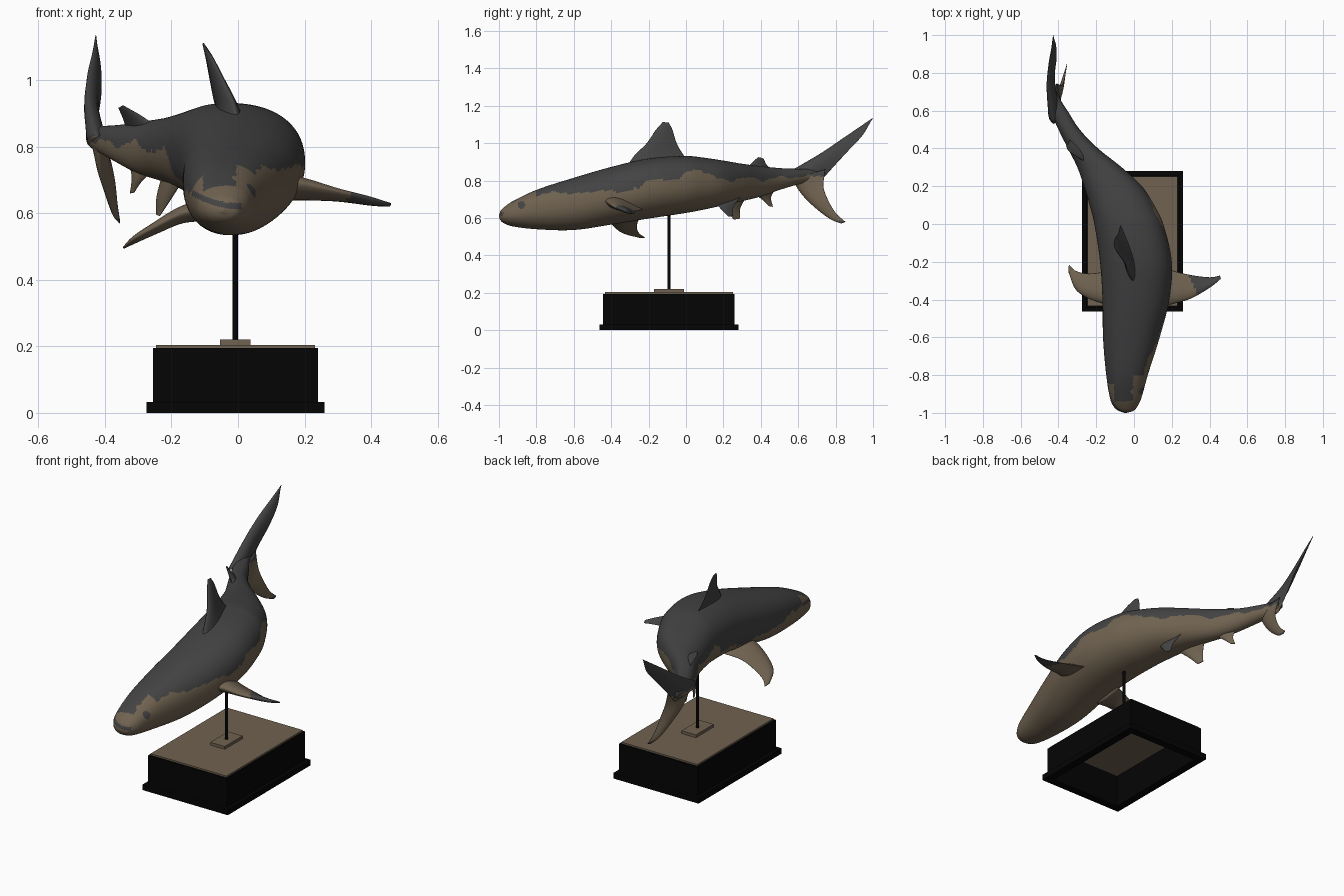
import bpy, bmesh, math
from mathutils import Vector

if "Cube" in bpy.data.objects:
    bpy.data.objects.remove(bpy.data.objects["Cube"])


def material(name, rgb):
    m = bpy.data.materials.new(name)
    m.diffuse_color = (*rgb, 1)
    m.use_nodes = True
    m.node_tree.nodes["Principled BSDF"].inputs["Base Color"].default_value = m.diffuse_color
    return m


GREY = material("dark grey skin", (0.056, 0.056, 0.056))
BROWN = material("warm brown", (0.160, 0.122, 0.080))
BLACK = material("black stand", (0.0015, 0.0015, 0.0015))


def spline(keys, t):
    """Smooth interpolation of rows (t, v1, v2, ...)."""
    n = len(keys)
    i = 0
    while i < n - 2 and t > keys[i + 1][0]:
        i += 1
    a, b = keys[i], keys[i + 1]
    p, q = keys[max(i - 1, 0)], keys[min(i + 2, n - 1)]
    h = b[0] - a[0]
    s = min(max((t - a[0]) / h, 0), 1)
    out = []
    for k in range(1, len(a)):
        m0 = (b[k] - p[k]) / (b[0] - p[0]) * h
        m1 = (q[k] - a[k]) / (q[0] - a[0]) * h
        out.append((2*s**3 - 3*s*s + 1)*a[k] + (s**3 - 2*s*s + s)*m0
                   + (3*s*s - 2*s**3)*b[k] + (s**3 - s*s)*m1)
    return out


def finish(bm, name, mats):
    me = bpy.data.meshes.new(name)
    bm.to_mesh(me)
    bm.free()
    for m in mats:
        me.materials.append(m)
    ob = bpy.data.objects.new(name, me)
    bpy.context.collection.objects.link(ob)
    return ob


def loft(name, rings, is_grey):
    """Skin closed rings, cap the ends, colour faces by a rule."""
    bm = bmesh.new()
    vs = [[bm.verts.new(p) for p in r] for r in rings]
    n = len(rings[0])
    for a, b in zip(vs, vs[1:]):
        for j in range(n):
            bm.faces.new((a[j], a[(j + 1) % n], b[(j + 1) % n], b[j]))
    bm.faces.new(vs[0])
    bm.faces.new(vs[-1])
    bmesh.ops.recalc_face_normals(bm, faces=bm.faces)
    for f in bm.faces:
        f.smooth = True
        f.material_index = 0 if is_grey(f.calc_center_median()) else 1
    return finish(bm, name, (GREY, BROWN))


# Body stations: y, left x, right x, bottom z, top z
BODY = [(-1.0, -.05, -.04, .605, .615), (-.99, -.08, -.005, .585, .64),
        (-.97, -.105, .015, .57, .66), (-.93, -.125, .036, .556, .688),
        (-.8, -.147, .073, .54, .75), (-.6, -.164, .136, .536, .815),
        (-.4, -.167, .187, .565, .873), (-.2, -.18, .2, .597, .918),
        (0, -.21, .155, .627, .932), (.1, -.235, .107, .646, .922),
        (.2, -.265, .042, .668, .907), (.3, -.30, -.065, .69, .89),
        (.4, -.35, -.19, .715, .877), (.5, -.40, -.287, .75, .867),
        (.6, -.443, -.352, .78, .863), (.66, -.457, -.39, .793, .862),
        (.72, -.447, -.413, .81, .85)]
# Height of the dark back's border on the right flank: y, z
BORDER = [(-1, .80), (-.95, .73), (-.93, .70), (-.85, .735), (-.8, .73),
          (-.68, .745), (-.58, .73), (-.5, .745), (-.3, .745), (-.25, .76),
          (-.2, .81), (-.1, .80), (-.03, .82), (0, .85), (.1, .85), (.2, .80),
          (.3, .815), (.4, .805), (.5, .815), (.6, .82), (.8, .82)]


def back_is_dark(c):
    if math.hypot(c.y + .88, c.z - .67) < .02 and c.x > 0:   # right eye
        return True
    if c.y < -.85 and c.x < .01 and abs(c.z - .622 - 2.1*c.x*c.x) < .009:
        return True                                          # left snout line
    if c.y < -.8 and (c.x > -.005 or (c.y < -.85 and c.x < -.105)):
        return False                                         # pale muzzle
    right = spline(BODY, c.y)[1]
    slope = .3 * min(max((.3 - c.y) / .4, 0), 1)   # rolled body
    wobble = .007 * math.sin(41 * c.y) + .004 * math.sin(97 * c.y + 15 * c.x)
    return c.z > spline(BORDER, c.y)[0] + slope * (c.x - right) + wobble


rings = []
STEPS, SIDES = 220, 96
for i in range(STEPS + 1):
    y = -1 + 1.72 * (i / STEPS) ** 1.4
    xl, xr, zb, zt = spline(BODY, y)
    ring = []
    for j in range(SIDES):
        a = math.tau * (j + .5) / SIDES
        c, s = math.cos(a), math.sin(a)
        e = .88 if s > 0 else .95
        ring.append(((xl + xr)/2 + (xr - xl)/2 * math.copysign(abs(c)**e, c), y,
                     (zb + zt)/2 + (zt - zb)/2 * math.copysign(abs(s)**e, s)))
    rings.append(ring)
loft("body", rings, back_is_dark)


def fin(name, secs, is_grey, steps=32, half=12):
    """Loft a fin from rows (leading xyz, trailing xyz, thickness)."""
    keys = [(k, *lead, *trail, th) for k, (lead, trail, th) in enumerate(secs)]
    rows = [spline(keys, (len(secs) - 1) * i / steps) for i in range(steps + 1)]
    rings = []
    for i, r in enumerate(rows):
        lead, trail = Vector(r[:3]), Vector(r[3:6])
        lo, hi = rows[max(i - 1, 0)], rows[min(i + 1, steps)]
        span = Vector(hi[:3]) + Vector(hi[3:6]) - Vector(lo[:3]) - Vector(lo[3:6])
        side = span.cross(trail - lead).normalized()
        ring = []
        for j in range(2 * half):
            a = math.pi * j / half
            u = (1 - math.cos(a)) / 2
            w = math.copysign(math.sin(math.pi * u ** .65), math.sin(a))
            if j % half == 0:
                w = 0
            ring.append(lead.lerp(trail, u) + side * (w * max(r[6], .002) / 2))
        rings.append(ring)
    return loft(name, rings, is_grey)


grey = lambda c: True
brown = lambda c: False

# Dorsal fins
fin("dorsal_fin", [((.0, -.32, .87), (-.06, .02, .90), .07),
                   ((-.015, -.275, .935), (-.072, -.012, .935), .045),
                   ((-.045, -.21, 1.0), (-.085, -.05, 1.0), .03),
                   ((-.08, -.162, 1.07), (-.098, -.072, 1.07), .018),
                   ((-.104, -.125, 1.112), (-.107, -.092, 1.11), .004)], grey)
fin("second_dorsal_fin", [((-.235, .32, .845), (-.335, .47, .845), .045),
                          ((-.285, .345, .888), (-.345, .433, .882), .02),
                          ((-.345, .385, .925), (-.36, .415, .917), .004)], grey)

# Pectoral fins
fin("right_pectoral_fin", [((.10, -.45, .70), (.11, -.21, .65), .085),
                           ((.2, -.425, .69), (.2, -.245, .642), .06),
                           ((.3, -.395, .667), (.3, -.27, .636), .034),
                           ((.4, -.338, .645), (.4, -.282, .623), .022),
                           ((.46, -.29, .63), (.455, -.273, .62), .008)],
    lambda c: c.x > .32 - .5 * (c.y + .34))
fin("left_pectoral_fin", [((-.08, -.45, .62), (-.08, -.23, .605), .075),
                          ((-.17, -.42, .60), (-.17, -.255, .585), .05),
                          ((-.25, -.39, .56), (-.25, -.262, .545), .034),
                          ((-.31, -.345, .525), (-.31, -.247, .515), .022),
                          ((-.345, -.26, .497), (-.345, -.215, .495), .006)], brown)

# Pelvic and anal fins
fin("right_pelvic_fin", [((-.06, .14, .70), (-.09, .29, .71), .03),
                         ((-.04, .185, .65), (-.065, .255, .66), .018),
                         ((-.04, .225, .608), (-.05, .25, .61), .004)], grey)
fin("left_pelvic_fin", [((-.17, .15, .70), (-.23, .32, .71), .035),
                        ((-.205, .215, .64), (-.245, .29, .65), .022),
                        ((-.235, .255, .592), (-.247, .29, .597), .005)], brown)
fin("anal_fin", [((-.24, .35, .74), (-.33, .48, .76), .035),
                 ((-.287, .405, .70), (-.32, .455, .71), .02),
                 ((-.312, .445, .663), (-.325, .465, .66), .005)], brown)

# Tail fin lobes
fin("upper_tail_lobe", [((-.425, .53, .835), (-.425, .71, .785), .06),
                        ((-.45, .71, .94), (-.423, .785, .87), .042),
                        ((-.45, .83, 1.02), (-.411, .865, .957), .027),
                        ((-.437, .925, 1.085), (-.412, .942, 1.04), .014),
                        ((-.428, 1.0, 1.136), (-.426, .992, 1.122), .003)],
    lambda c: c.z > .825)
fin("lower_tail_lobe", [((-.42, .57, .80), (-.41, .745, .86), .05),
                        ((-.415, .62, .725), (-.385, .735, .77), .034),
                        ((-.396, .69, .655), (-.37, .758, .70), .024),
                        ((-.376, .77, .595), (-.362, .80, .628), .012),
                        ((-.357, .83, .57), (-.355, .852, .58), .003)],
    lambda c: c.z < .585 or c.z > .825)


# Stand
def boxes(name, spans, mat):
    bm = bmesh.new()
    for x0, x1, y0, y1, z0, z1 in spans:
        for v in bmesh.ops.create_cube(bm, size=1)["verts"]:
            v.co = ((x0 + x1)/2 + v.co.x*(x1 - x0), (y0 + y1)/2 + v.co.y*(y1 - y0),
                    (z0 + z1)/2 + v.co.z*(z1 - z0))
    return finish(bm, name, (mat,))


def frame(name, x0, x1, y0, y1, z0, z1, w):
    boxes(name, [(x0, x1, y0, y0 + w, z0, z1), (x0, x1, y1 - w, y1, z0, z1),
                 (x0, x0 + w, y0 + w, y1 - w, z0, z1),
                 (x1 - w, x1, y0 + w, y1 - w, z0, z1)], BLACK)


frame("base_lip", -.275, .26, -.463, .28, 0, .032, .045)
frame("base_walls", -.255, .24, -.443, .26, .032, .195, .025)
boxes("base_top_panel", [(-.246, .231, -.434, .251, .185, .204)], BROWN)
boxes("rod_foot", [(-.054, .037, -.172, -.012, .204, .22)], BROWN)

bm = bmesh.new()
bmesh.ops.create_cone(bm, cap_ends=True, segments=16, radius1=.008, radius2=.008, depth=.45)
bmesh.ops.translate(bm, verts=bm.verts, vec=(-.008, -.092, .44))
finish(bm, "support_rod", (BLACK,))
